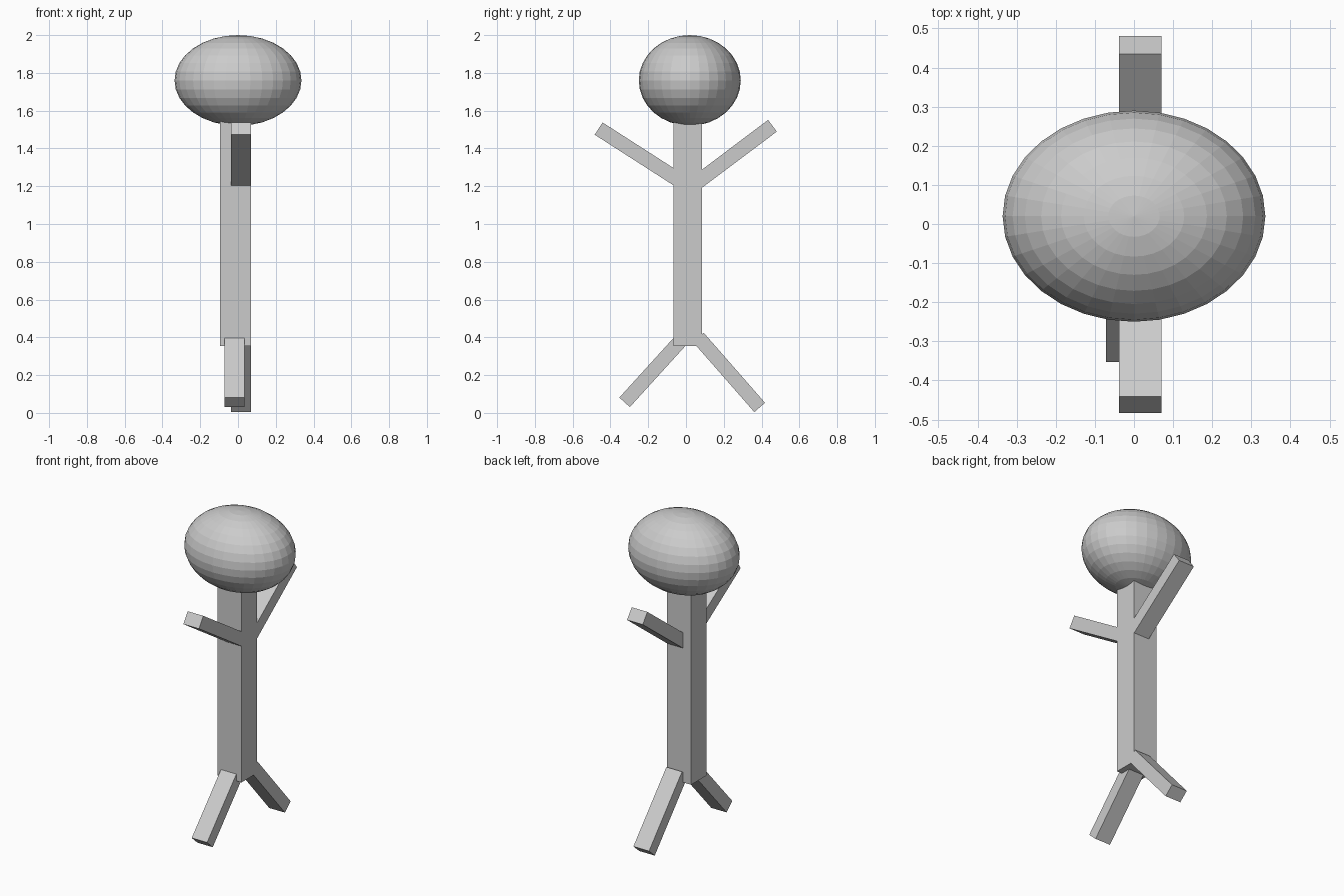
import bpy
from mathutils import Matrix, Vector

if "Cube" in bpy.data.objects:
    bpy.data.objects.remove(bpy.data.objects["Cube"])


def bar(name, start, end, x_range, thick):
    """Square-ended bar running between two (y, z) points."""
    a, b = Vector((0, *start)), Vector((0, *end))
    run = (b - a).normalized()
    side = Vector((0, -run.z, run.y)) * thick / 2
    verts = [p + s * side + Vector((x, 0, 0))
             for x in x_range for p, s in ((a, -1), (b, -1), (b, 1), (a, 1))]
    faces = [(3, 2, 1, 0), (4, 5, 6, 7)]
    faces += [(i, (i + 1) % 4, (i + 1) % 4 + 4, i + 4) for i in range(4)]
    mesh = bpy.data.meshes.new(name)
    mesh.from_pydata(verts, [], faces)
    obj = bpy.data.objects.new(name, mesh)
    bpy.context.collection.objects.link(obj)
    # consistent outward normals
    import bmesh
    bm = bmesh.new()
    bm.from_mesh(mesh)
    bmesh.ops.recalc_face_normals(bm, faces=bm.faces)
    bm.to_mesh(mesh)
    bm.free()
    return obj


# Head: flat-shaded flattened sphere
bpy.ops.mesh.primitive_uv_sphere_add(segments=32, ring_count=16, radius=1,
                                     location=(0, 0.02, 1.76))
head = bpy.context.object
head.name = "head"
head.data.transform(Matrix.Diagonal((0.336, 0.27, 0.24, 1)))

# Torso
bar("torso", (0.01, 0.355), (0.01, 1.56), (-0.095, 0.07), 0.15)

# Arms
bar("front_arm", (-0.02, 1.221), (-0.4625, 1.505), (-0.038, 0.07), 0.077)
bar("back_arm", (0.045, 1.21), (0.4575, 1.52), (-0.038, 0.07), 0.077)

# Legs
bar("front_leg", (-0.025, 0.386), (-0.325, 0.056), (-0.072, 0.034), 0.075)
bar("back_leg", (0.065, 0.4), (0.39, 0.029), (-0.038, 0.07), 0.075)
